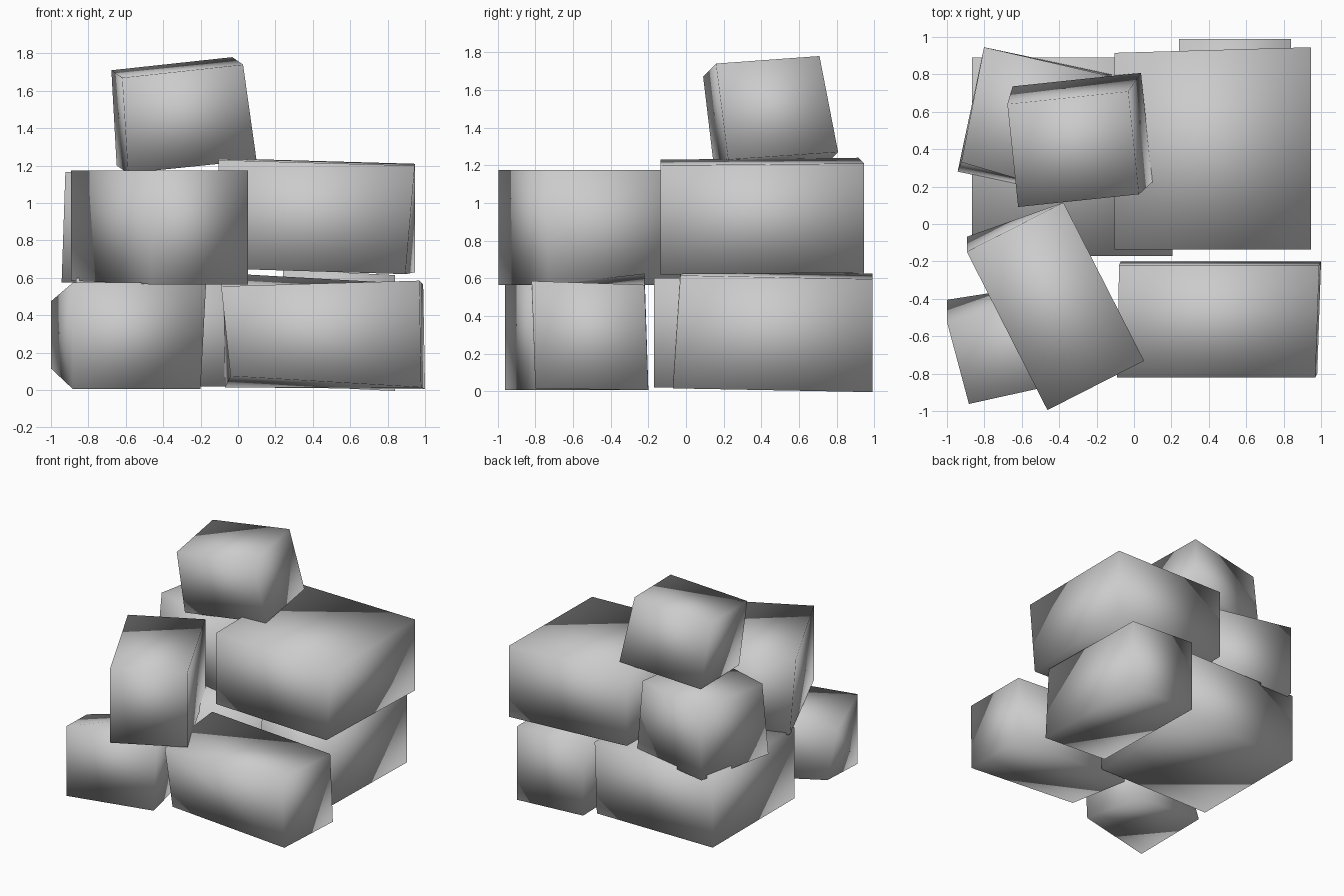
import bpy
import bmesh
from math import radians
from mathutils import Matrix, Vector

default = bpy.data.objects.get("Cube")
if default:
    bpy.data.objects.remove(default, do_unlink=True)

# One plain stone colour
stone = bpy.data.materials.new("stone grey")
stone.use_nodes = True
grey = (0.6, 0.6, 0.6, 1)
stone.diffuse_color = grey
stone.node_tree.nodes["Principled BSDF"].inputs["Base Color"].default_value = grey


def corner_words(sx, sy, sz):
    """Name a corner by its side in the pile: west is -x, east is +x."""
    return {"east" if sx > 0 else "west",
            "back" if sy > 0 else "front",
            "top" if sz > 0 else "bottom"}


def block(name, centre, size, yaw=0, lean=(0, 0), rise=(0, 0), flare=0, nudges=None):
    """Rough-hewn block: a box turned by yaw, with its top shifted by lean,
    its ends lifted by rise, its top widened by flare and some corners nudged."""
    bm = bmesh.new()
    bmesh.ops.create_cube(bm, size=1)
    turn = Matrix.Rotation(radians(yaw), 3, "Z")
    for v in bm.verts:
        x, y, z = v.co
        words = corner_words(x, y, z)
        spread = 1 + 2 * flare * z
        place = turn @ Vector((x * size[0] * spread, y * size[1] * spread, 0))
        place += Vector((lean[0] * z, lean[1] * z,
                         z * size[2] + x * rise[0] + y * rise[1]))
        for key, offset in (nudges or {}).items():
            if set(key.split()) <= words:
                place += Vector(offset)
        v.co = place
    for face in bm.faces:
        face.smooth = True
    bmesh.ops.recalc_face_normals(bm, faces=bm.faces)
    mesh = bpy.data.meshes.new(name)
    bm.to_mesh(mesh)
    bm.free()
    mesh.materials.append(stone)
    obj = bpy.data.objects.new(name, mesh)
    obj.location = centre
    bpy.context.collection.objects.link(obj)
    return obj


# Bottom course
block("bottom_front_left_block", (0.45, -0.51, 0.3), (1.05, 0.6, 0.57),
      lean=(-0.01, -0.02),
      nudges={"front west top": (-0.01, 0, -0.03),
              "front west bottom": (0.03, 0.01, 0.06),
              "back west top": (0, 0, 0.04),
              "back east top": (0.02, 0, -0.02),
              "back east bottom": (0.02, 0, -0.01)})
block("bottom_back_left_block", (0.54, 0.47, 0.32), (0.6, 1, 0.6),
      rise=(-0.03, -0.02),
      nudges={"front bottom": (0, -0.04, 0),
              "back": (0, 0.02, 0)})
block("bottom_back_right_block", (-0.33, 0.36, 0.31), (1.07, 1.06, 0.58),
      nudges={"east bottom": (-0.02, 0, 0)})
block("bottom_front_right_block", (-0.6, -0.63, 0.29), (0.7, 0.52, 0.57), yaw=13,
      nudges={"back west top": (0, -0.07, -0.1),
              "back west bottom": (0, 0.05, 0.11),
              "front east top": (0.03, 0, 0)})

# Middle course
block("middle_left_block", (0.42, 0.39, 0.93), (1.05, 1.05, 0.58),
      rise=(-0.03, 0.01),
      nudges={"back east": (0, 0.03, 0),
              "front east bottom": (-0.05, 0, 0)})
block("middle_front_right_block", (-0.42, -0.44, 0.87), (0.58, 0.95, 0.61), yaw=27,
      nudges={"back west bottom": (0, 0.08, 0.02)})
block("middle_back_right_block", (-0.53, 0.54, 0.87), (0.7, 0.68, 0.59), yaw=-12,
      nudges={"front west top": (0.02, 0.05, 0),
              "back east top": (-0.05, 0, 0)})

# Capping block
block("top_block", (-0.3, 0.44, 1.47), (0.67, 0.57, 0.51), yaw=6,
      lean=(-0.05, -0.08), rise=(0.07, 0.04), flare=-0.03)
